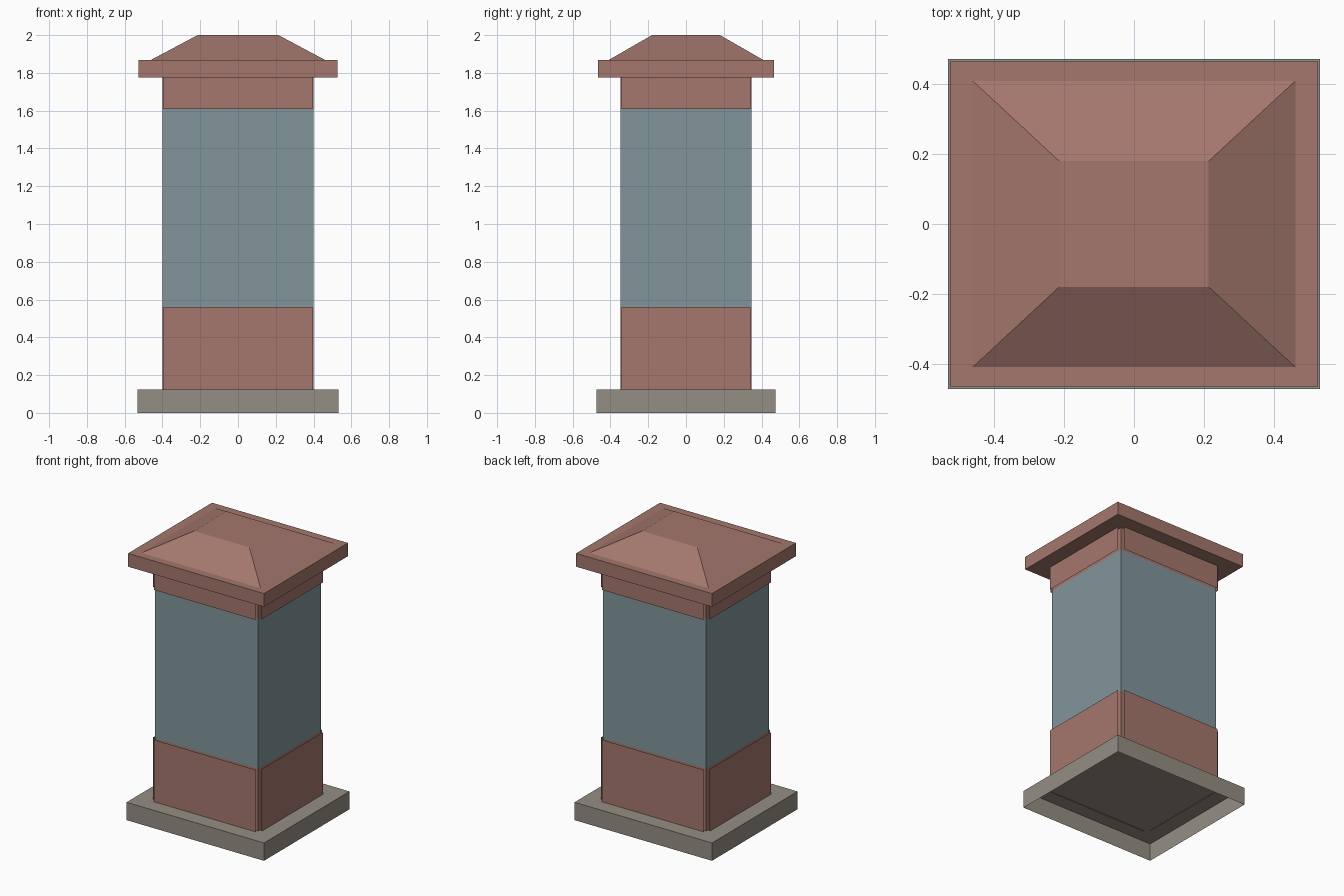
import bpy
from math import pi
from mathutils import Matrix, Vector

cube = bpy.data.objects.get("Cube")
if cube:
    bpy.data.objects.remove(cube, do_unlink=True)


def material(name, rgb):
    mat = bpy.data.materials.new(name)
    mat.use_nodes = True
    mat.diffuse_color = (*rgb, 1)
    mat.node_tree.nodes["Principled BSDF"].inputs["Base Color"].default_value = (*rgb, 1)
    return mat


brown = material("reddish brown", (0.37, 0.185, 0.153))
blue = material("slate blue", (0.22, 0.30, 0.33))
gray = material("warm gray", (0.30, 0.272, 0.228))


def add_mesh(name, verts, faces, mats):
    mesh = bpy.data.meshes.new(name)
    mesh.from_pydata(verts, [], faces)
    for mat in mats:
        mesh.materials.append(mat)
    obj = bpy.data.objects.new(name, mesh)
    bpy.context.collection.objects.link(obj)
    return obj


def stack(name, rings, mats, top=True, bottom=True):
    """Rectangular rings (half width, half depth, height) joined by walls."""
    verts = [(sx * w, sy * d, z) for w, d, z in rings
             for sx, sy in ((-1, -1), (1, -1), (1, 1), (-1, 1))]
    faces = [(r + i, r + (i + 1) % 4, r + 4 + (i + 1) % 4, r + 4 + i)
             for r in range(0, len(verts) - 4, 4) for i in range(4)]
    if bottom:
        faces.append((3, 2, 1, 0))
    if top:
        n = len(verts)
        faces.append((n - 4, n - 3, n - 2, n - 1))
    return add_mesh(name, verts, faces, mats)


# Main dimensions
W, D = 0.40, 0.347
BASE_TOP, LOW, HIGH, CAP = 0.125, 0.56, 1.61, 1.775
CAP_TOP = 1.868
GAP, INSET = 0.02, 0.006

# Base slab, open underneath
stack("base_slab", [(0.533, 0.473, 0), (0.533, 0.473, BASE_TOP)], [gray], bottom=False)

# Column with a blue band between two brown ones
column = stack("column", [(W, D, z) for z in (BASE_TOP, LOW, HIGH, CAP)],
               [brown, blue], top=False, bottom=False)
for face in column.data.polygons:
    face.material_index = int(LOW < face.center.z < HIGH)

# Thin trim sheets standing just off each side of the column
for label, z0, z1 in (("lower", BASE_TOP - 0.004, LOW), ("upper", HIGH, CAP)):
    for i, side in enumerate(("front", "left", "back", "right")):
        half, out = (W, D) if i % 2 == 0 else (D, W)
        half, out = half - INSET, out + GAP
        turn = Matrix.Rotation(i * pi / 2, 3, "Z")
        corners = [turn @ Vector((x, -out, z)) for x, z in
                   ((-half, z0), (half, z0), (half, z1), (-half, z1))]
        add_mesh(f"{label}_trim_{side}", corners, [(0, 1, 2, 3)], [brown])

# Cap slab and the sloping crown on it
stack("cap_slab", [(0.527, 0.465, CAP), (0.527, 0.465, CAP_TOP)], [brown])
stack("cap_crown", [(0.462, 0.41, CAP_TOP), (0.214, 0.18, 2)], [brown], bottom=False)
